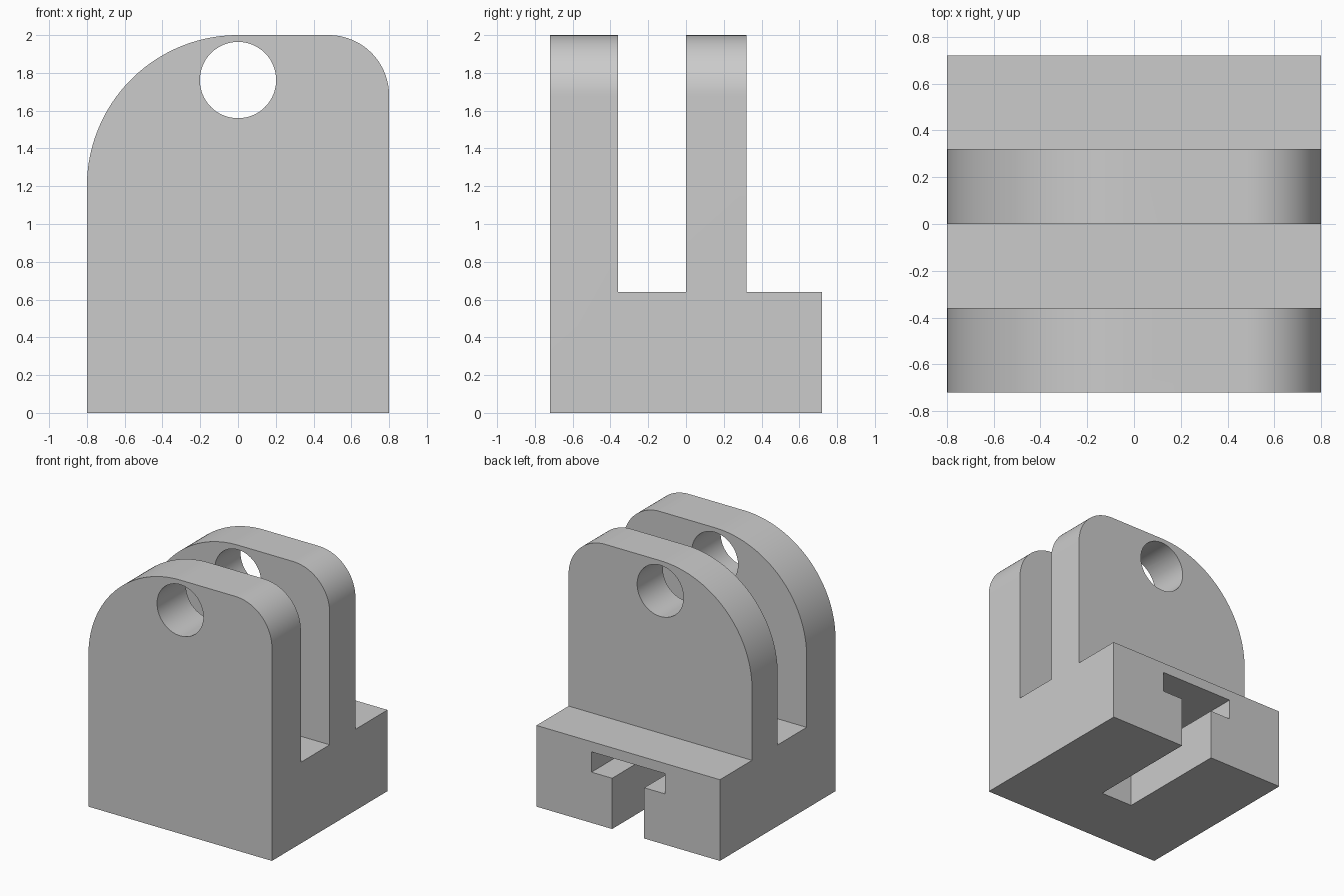
import bpy, bmesh
from math import sin, cos, pi, radians
from mathutils import Vector

if "Cube" in bpy.data.objects:
    bpy.data.objects.remove(bpy.data.objects["Cube"])

grey = bpy.data.materials.new("plain_grey")
grey.use_nodes = True
colour = (0.6, 0.6, 0.6, 1)
grey.diffuse_color = colour
grey.node_tree.nodes["Principled BSDF"].inputs["Base Color"].default_value = colour


def prism(name, points, place, depth):
    """Extrude a flat outline; place(u, v) gives its 3D position."""
    bm = bmesh.new()
    face = bm.faces.new([bm.verts.new(place(u, v)) for u, v in points])
    ext = bmesh.ops.extrude_face_region(bm, geom=[face])["geom"]
    bmesh.ops.translate(bm, vec=Vector(depth),
                        verts=[e for e in ext if isinstance(e, bmesh.types.BMVert)])
    bmesh.ops.recalc_face_normals(bm, faces=bm.faces)
    mesh = bpy.data.meshes.new(name)
    bm.to_mesh(mesh)
    bm.free()
    mesh.materials.append(grey)
    obj = bpy.data.objects.new(name, mesh)
    bpy.context.collection.objects.link(obj)
    return obj


def arc(cx, cz, r, start, end, steps):
    angles = [radians(start + (end - start) * i / steps) for i in range(steps + 1)]
    return [(cx + r * cos(a), cz + r * sin(a)) for a in angles]


def combine(body, tool, operation):
    mod = body.modifiers.new(tool.name, "BOOLEAN")
    mod.operation, mod.solver, mod.object = operation, "EXACT", tool
    tool.hide_render = True
    bpy.context.view_layer.objects.active = body
    bpy.ops.object.modifier_apply(modifier=mod.name)
    bpy.data.objects.remove(tool)


# Base with two upright plates, as a side profile run along x
side = [(-0.72, 0), (0.72, 0), (0.72, 0.64), (0.32, 0.64), (0.32, 2),
        (0, 2), (0, 0.64), (-0.36, 0.64), (-0.36, 2), (-0.72, 2)]
bracket = prism("clevis_bracket", side, lambda y, z: (-0.8, y, z), (1.6, 0, 0))

# Rounded plate tops: one large and one small corner
front = ([(-0.8, -0.1), (0.8, -0.1)] + arc(0.48, 1.68, 0.32, 0, 90, 24)
         + arc(0, 1.2, 0.8, 90, 180, 40))
combine(bracket, prism("corner_outline", front, lambda x, z: (x, -1, z), (0, 2, 0)),
        "INTERSECT")

# Pin hole through both plates
hole = arc(0, 1.762, 0.202, 0, 360, 64)[:-1]
combine(bracket, prism("pin_hole", hole, lambda x, z: (x, -1, z), (0, 2, 0)),
        "DIFFERENCE")

# T-shaped slot, open at the back and underneath
half = [(0.14, -0.1), (0.14, 0.4), (0.32, 0.4), (0.32, 0.56)]
slot = half + [(-x, z) for x, z in reversed(half)]
combine(bracket, prism("t_slot", slot, lambda x, z: (x, -0.2, z), (0, 1.2, 0)),
        "DIFFERENCE")

# Smooth curves, sharp edges
bpy.ops.object.select_all(action="DESELECT")
bracket.select_set(True)
bpy.context.view_layer.objects.active = bracket
bpy.ops.object.shade_smooth_by_angle(angle=radians(30))
